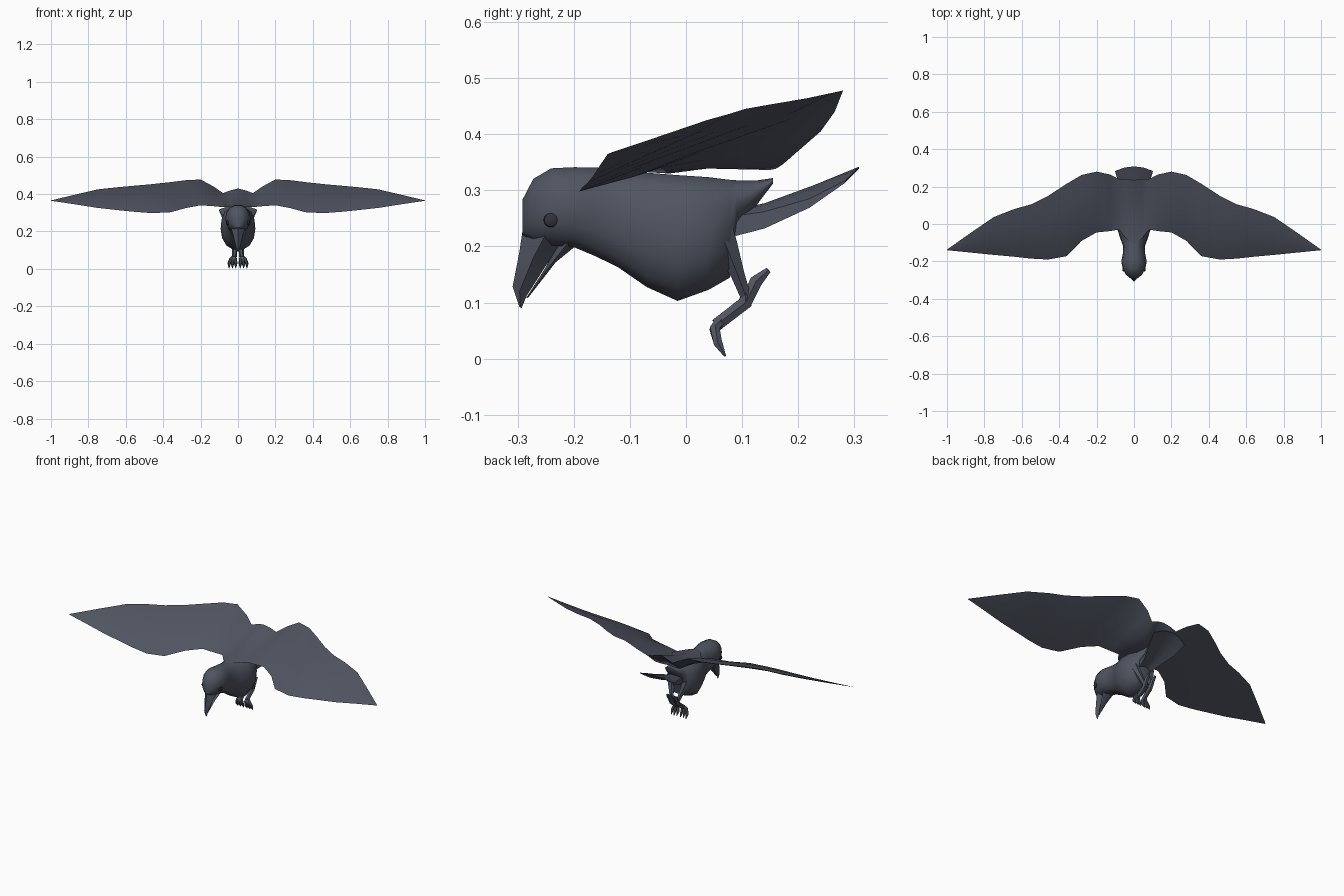
import bpy, bmesh, math
from mathutils import Vector

if "Cube" in bpy.data.objects:
    bpy.data.objects.remove(bpy.data.objects["Cube"])


def material(name, rgb):
    m = bpy.data.materials.new(name)
    m.diffuse_color = (*rgb, 1)
    m.use_nodes = True
    m.node_tree.nodes["Principled BSDF"].inputs["Base Color"].default_value = m.diffuse_color
    return m


PLUMAGE = material("slate_plumage", (0.08, 0.09, 0.12))
DARK = material("dark_eye", (0.03, 0.033, 0.042))


def loft(name, rings, caps=True, mat=PLUMAGE, mirror=False, angle=50):
    """Skin a list of equally long closed rings."""
    bm = bmesh.new()
    rows = [[bm.verts.new(p) for p in r] for r in rings]
    n = len(rows[0])
    for a, b in zip(rows, rows[1:]):
        for i in range(n):
            j = (i + 1) % n
            bm.faces.new((a[i], a[j], b[j], b[i]))
    if caps:
        bm.faces.new(rows[0])
        bm.faces.new(rows[-1])
    bmesh.ops.recalc_face_normals(bm, faces=bm.faces)
    me = bpy.data.meshes.new(name)
    bm.to_mesh(me)
    bm.free()
    ob = bpy.data.objects.new(name, me)
    bpy.context.collection.objects.link(ob)
    me.materials.append(mat)
    bpy.ops.object.select_all(action='DESELECT')
    ob.select_set(True)
    bpy.context.view_layer.objects.active = ob
    bpy.ops.object.shade_smooth_by_angle(angle=math.radians(angle))
    if mirror:
        ob.modifiers.new("mirror", 'MIRROR').use_clip = True
    return ob


def tube(name, points, radii, sides=6):
    """Tapered limb along a path, mirrored to the other side."""
    pts = [Vector(p) for p in points]
    rings = []
    for i, p in enumerate(pts):
        d = (pts[min(i + 1, len(pts) - 1)] - pts[max(i - 1, 0)]).normalized()
        u = Vector((1, 0, 0))
        u = (u - d * u.dot(d)).normalized()
        v = d.cross(u)
        rings.append([p + radii[i] * (u * math.cos(k * math.tau / sides)
                                      + v * math.sin(k * math.tau / sides))
                      for k in range(sides)])
    return loft(name, rings, mirror=True)


# Head, body and rump: y, top z, bottom z, half width
sections = [(-.291, .285, .22, .018), (-.272, .322, .207, .043),
            (-.24, .341, .2, .06), (-.2, .343, .197, .068),
            (-.16, .343, .18, .06), (-.12, .338, .16, .058),
            (-.07, .334, .125, .076), (-.015, .33, .10, .093),
            (.04, .326, .12, .09), (.078, .321, .142, .068),
            (.09, .319, .23, .055), (.125, .318, .272, .045),
            (.155, .322, .312, .03)]
rings = []
for y, top, bot, w in sections:
    ring = []
    for k in range(14):
        a = k * math.tau / 14
        c, s = math.cos(a), math.sin(a)
        power = .55 if s > 0 and y > -.05 else .85    # square shoulders
        x = w * math.copysign(abs(c) ** power, c)
        ring.append((x, y, (top + bot) / 2 + (top - bot) / 2 * s))
    rings.append(ring)
loft("body", rings)

# Beak halves: (top y, z), (bottom y, z), half width
upper = [((-.288, .25), (-.2, .215), .042), ((-.297, .19), (-.247, .17), .026),
         ((-.309, .128), (-.284, .112), .012), ((-.297, .092), (-.293, .09), .002)]
lower = [((-.225, .212), (-.195, .202), .034), ((-.25, .163), (-.232, .172), .018),
         ((-.285, .108), (-.281, .109), .003)]
for name, secs in (("upper_beak", upper), ("lower_beak", lower)):
    loft(name, [[(0, *t), (w, (t[0] + b[0]) / 2, (t[1] + b[1]) / 2), (0, *b),
                 (-w, (t[0] + b[0]) / 2, (t[1] + b[1]) / 2)]
                for t, b, w in secs], angle=40)

# Eyes: small flat domes on the sides of the head
eye = [[(x, -.241 + r * math.cos(k * math.tau / 10), .247 + r * math.sin(k * math.tau / 10))
        for k in range(10)] for x, r in ((.052, .013), (.059, .012), (.062, .007))]
loft("eyes", eye, mat=DARK, mirror=True)

# Wings: x, leading y, z, trailing y, z, drop of the underside, camber of the top
stations = [(0, -.11, .335, .235, .43, .07, -.05), (.04, -.08, .333, .24, .42, .06, -.04),
            (.08, -.03, .33, .24, .405, .04, 0), (.13, -.038, .335, .265, .44, .025, .025),
            (.2, -.045, .34, .28, .478, .012, .035), (.28, -.09, .325, .262, .474, .006, .04),
            (.36, -.172, .303, .215, .464, .005, .045), (.46, -.19, .298, .15, .453, .005, .05),
            (.55, -.185, .305, .105, .445, .005, .05), (.64, -.175, .314, .08, .437, .005, .05),
            (.75, -.165, .326, .037, .425, .004, .05), (.87, -.153, .345, -.045, .397, .003, .04),
            (1.0, -.14, .364, -.137, .366, 0, 0)]
rings = []
for x, ly, lz, ty, tz, drop, camber in stations:
    chord = ty - ly

    def at(t, dz):
        return (x, ly + t * chord, lz + t * (tz - lz) + dz)
    rings.append([at(0, 0), at(.25, camber * chord), at(.65, camber * chord), at(1, 0),
                  at(.75, -drop), at(.25, -drop * .25)])
loft("wings", rings, caps=False, mirror=True)

# Tail fan: y, z, half width, thickness, edge droop, edge sweep
rings = []
for y, z, w, th, droop, sweep in ((.07, .262, .035, .038, .01, 0),
                                  (.14, .277, .05, .03, .015, 0),
                                  (.23, .31, .083, .016, .025, .01),
                                  (.308, .342, .102, .004, .025, .025)):
    fs = (-1, -.5, 0, .5, 1)
    arc = [(w * f, y - sweep * f * f, z - droop * f * f) for f in fs]
    rings.append(arc + [(p[0], p[1], p[2] - th) for p in reversed(arc)])
loft("tail", rings)

# Legs: feathered thigh, shank, rear claw and toes, tucked close together
tube("thighs", [(.052, .055, .25), (.045, .07, .205), (.03, .092, .15), (.02, .106, .112)],
     [.026, .024, .014, .011])
tube("shanks", [(.02, .107, .122), (.018, .106, .1), (.018, .08, .08), (.02, .054, .06)],
     [.012, .014, .013, .013])
tube("rear_claws", [(.019, .107, .1), (.019, .125, .138), (.02, .147, .158)],
     [.012, .013, .006])
for name, x in (("inner_toes", .012), ("middle_toes", .03), ("outer_toes", .048)):
    tube(name, [(.02, .062, .068), (.02 + (x - .02) * .6, .051, .053),
                (x, .057, .028), (x, .07, .004)], [.01, .01, .009, .002])
